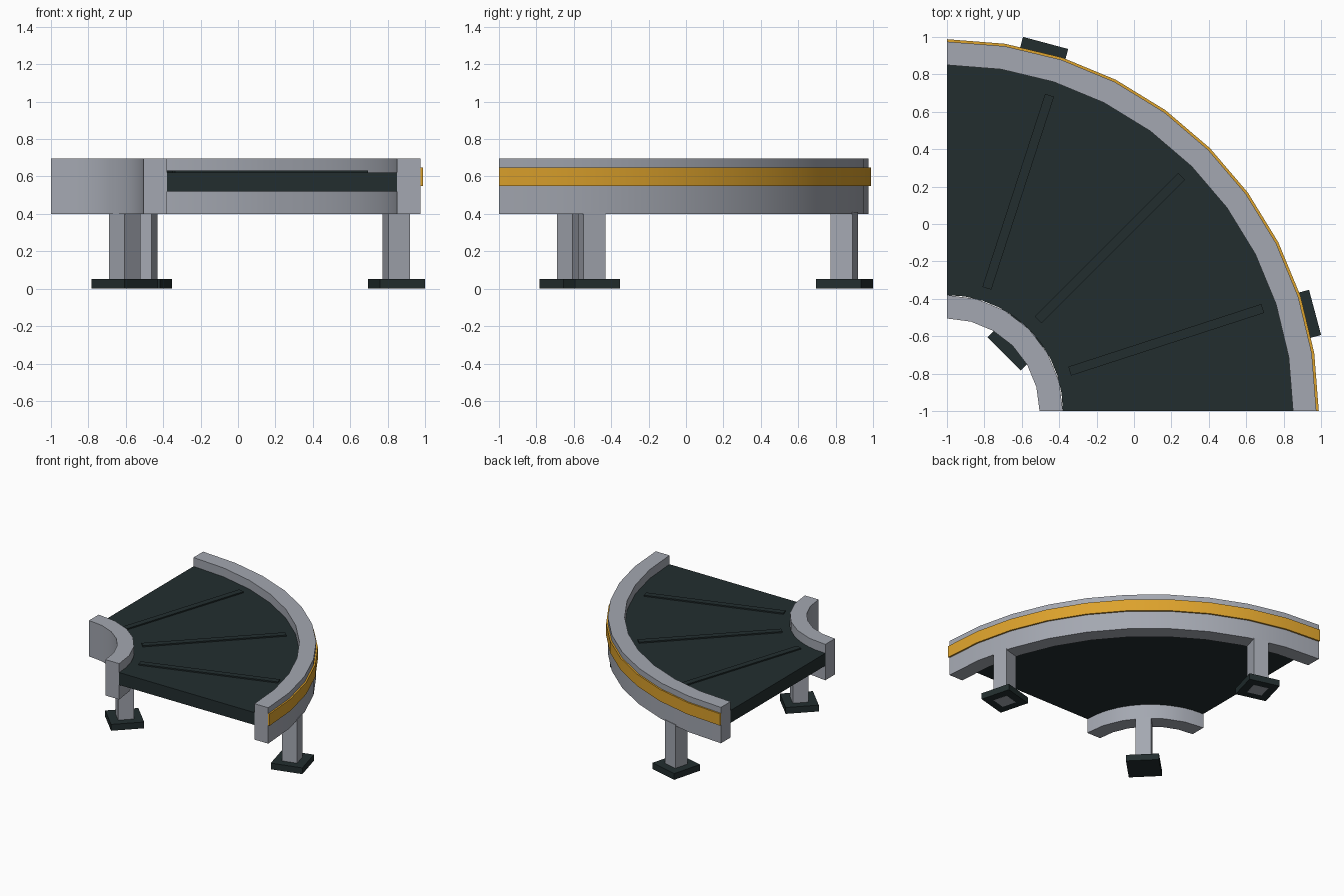
import bpy, bmesh
from math import sin, cos, pi, radians
from mathutils import Matrix

cube = bpy.data.objects.get("Cube")
if cube:
    bpy.data.objects.remove(cube, do_unlink=True)


def material(name, rgb):
    m = bpy.data.materials.new(name)
    m.use_nodes = True
    m.diffuse_color = (*rgb, 1)
    m.node_tree.nodes["Principled BSDF"].inputs["Base Color"].default_value = (*rgb, 1)
    return m


GREY = material("steel grey", (0.37, 0.39, 0.44))
DARK = material("dark rubber", (0.016, 0.027, 0.028))
GOLD = material("safety yellow", (0.72, 0.36, 0.025))

# Every part turns about the corner of the quarter circle
PIVOT = Matrix.Translation((-1, -1, 0))


def finish(name, bm, mat, smooth=False):
    bmesh.ops.recalc_face_normals(bm, faces=bm.faces[:])
    mesh = bpy.data.meshes.new(name)
    bm.to_mesh(mesh)
    bm.free()
    mesh.materials.append(mat)
    ob = bpy.data.objects.new(name, mesh)
    bpy.context.collection.objects.link(ob)
    if smooth:
        bpy.ops.object.select_all(action="DESELECT")
        ob.select_set(True)
        bpy.context.view_layer.objects.active = ob
        bpy.ops.object.shade_smooth_by_angle(angle=radians(30))
    return ob


def arc(name, r0, r1, z0, z1, steps, mat):
    """Rectangular section swept through a quarter turn."""
    bm = bmesh.new()
    rings = []
    for i in range(steps + 1):
        a = pi / 2 * i / steps
        rings.append([bm.verts.new((r * cos(a), r * sin(a), z))
                      for r, z in ((r0, z0), (r1, z0), (r1, z1), (r0, z1))])
    for p, q in zip(rings, rings[1:]):
        for k in range(4):
            n = (k + 1) % 4
            bm.faces.new((p[k], p[n], q[n], q[k]))
    bm.faces.new(rings[0])
    bm.faces.new(rings[-1][::-1])
    bm.transform(PIVOT)
    return finish(name, bm, mat, True)


def radial_box(name, angle, radius, length, width, z0, z1, mat):
    """Box placed at a radius and turned to face the pivot."""
    bm = bmesh.new()
    bmesh.ops.create_cube(bm, size=1)
    bm.transform(PIVOT @ Matrix.Rotation(radians(angle), 4, "Z")
                 @ Matrix.Translation((radius, 0, (z0 + z1) / 2))
                 @ Matrix.Diagonal((length, width, z1 - z0, 1)))
    return finish(name, bm, mat)


# Side rails, belt and outer stripe
arc("outer_rail", 1.85, 1.975, 0.4, 0.695, 10, GREY)
arc("inner_rail", 0.495, 0.62, 0.4, 0.695, 6, GREY)
arc("belt", 0.62, 1.85, 0.52, 0.622, 10, DARK)
arc("outer_stripe", 1.975, 1.988, 0.55, 0.647, 10, GOLD)

# Raised slats across the belt
for i, angle in enumerate((18, 45, 72), 1):
    radial_box(f"belt_slat_{i}", angle, 1.2325, 1.085, 0.05, 0.61, 0.632, DARK)

# Legs and foot plates under the rails
for name, angle, radius, lift in (("right_outer", 75, 1.9125, 0.001),
                                  ("left_outer", 15, 1.9125, 0.001),
                                  ("inner", 45, 0.5575, 0)):
    radial_box(name + "_leg", angle, radius, 0.12, 0.12, 2 * (0.001 - lift), 0.41, GREY)
    radial_box(name + "_foot", angle, radius, 0.25, 0.25, lift, 0.052, DARK)
